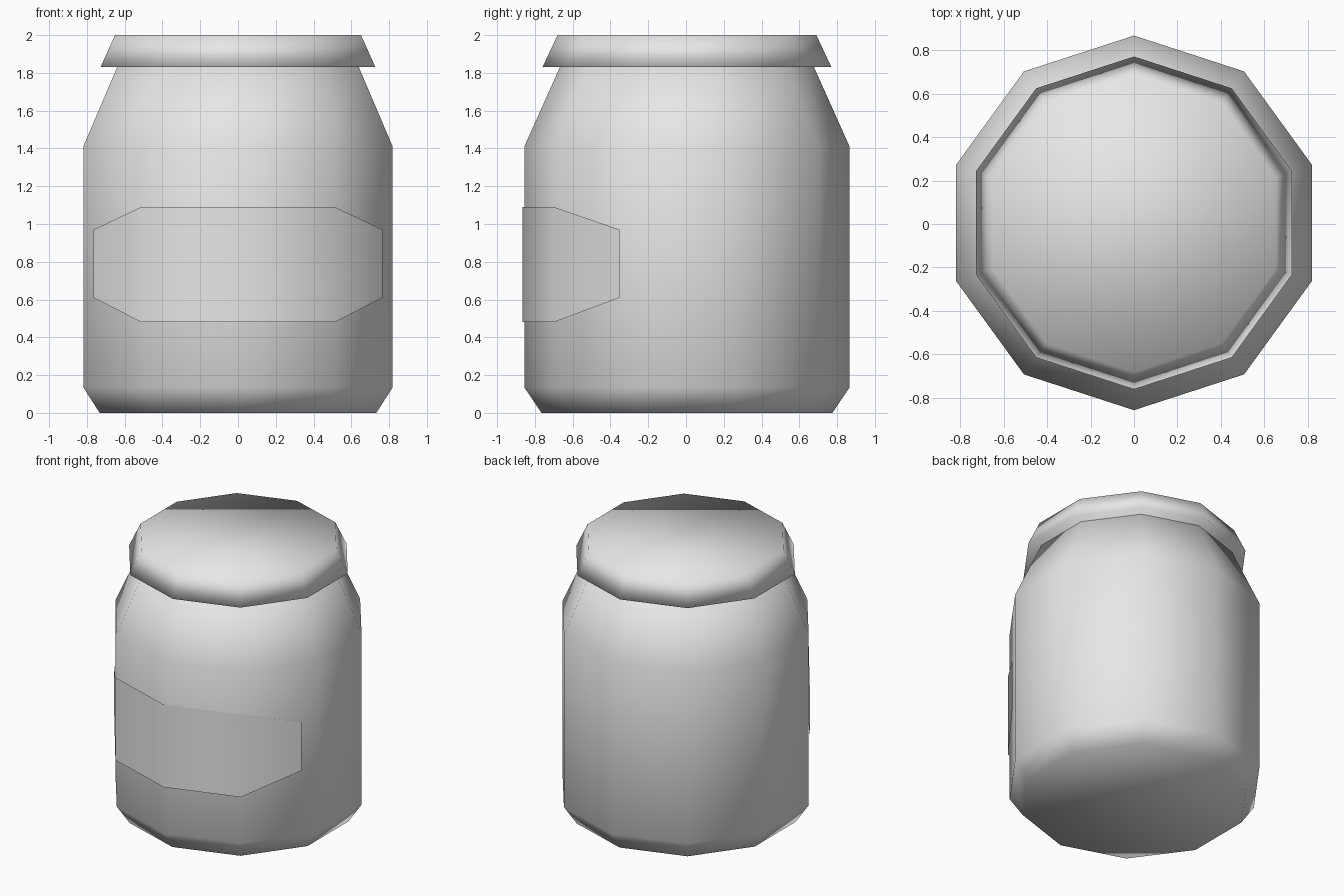
import bpy
import bmesh
from math import cos, sin, radians
from mathutils import Vector

cube = bpy.data.objects.get("Cube")
if cube:
    bpy.data.objects.remove(cube)

SIDES = 10
STEP = 360 / SIDES
AXIS_Y = 0.005

# One plain grey for every part
grey = bpy.data.materials.new("plain_grey")
grey.use_nodes = True
grey.diffuse_color = (0.8, 0.8, 0.8, 1)
grey.node_tree.nodes["Principled BSDF"].inputs["Base Color"].default_value = (0.8, 0.8, 0.8, 1)


def ring_point(radius, index, z):
    """Point on the ten-sided ring; index 0 is the front corner."""
    angle = radians(-90 + index * STEP)
    return Vector((radius * cos(angle), radius * sin(angle) + AXIS_Y, z))


def finish(name, bm):
    for face in bm.faces:
        face.smooth = True
    mesh = bpy.data.meshes.new(name)
    bm.to_mesh(mesh)
    bm.free()
    mesh.materials.append(grey)
    obj = bpy.data.objects.new(name, mesh)
    bpy.context.collection.objects.link(obj)
    return obj


def turned_part(name, profile):
    """Closed solid turned from a (radius, z) profile, with flat end caps."""
    bm = bmesh.new()
    rings = [[bm.verts.new(ring_point(r, i, z)) for i in range(SIDES)] for r, z in profile]
    for low, high in zip(rings, rings[1:]):
        for i in range(SIDES):
            j = (i + 1) % SIDES
            bm.faces.new((low[i], low[j], high[j], high[i]))
    bm.faces.new(rings[0][::-1])
    bm.faces.new(rings[-1])
    return finish(name, bm)


# Jar with chamfered base and sloping shoulder, its neck tucked into the lid
turned_part("jar_body", [(0.77, 0), (0.861, 0.135), (0.861, 1.41), (0.655, 1.87)])

# Flared lid
turned_part("lid", [(0.765, 1.83), (0.685, 2.0)])

# Label wrapped round the front, with tapered ends
bm = bmesh.new()
LABEL_R = 0.871
columns = []
for side in (-1, 0, 1):
    columns.append((ring_point(LABEL_R, side, 0), 0.48, 1.09))
for side, place in ((-1, 0), (1, len(columns) + 1)):
    end = ring_point(LABEL_R, side, 0).lerp(ring_point(LABEL_R, 2 * side, 0), 0.8)
    columns.insert(place, (end, 0.61, 0.97))
pairs = [[bm.verts.new((p.x, p.y, z)) for z in (low, high)] for p, low, high in columns]
for a, b in zip(pairs, pairs[1:]):
    bm.faces.new((a[0], b[0], b[1], a[1]))
finish("front_label", bm)
